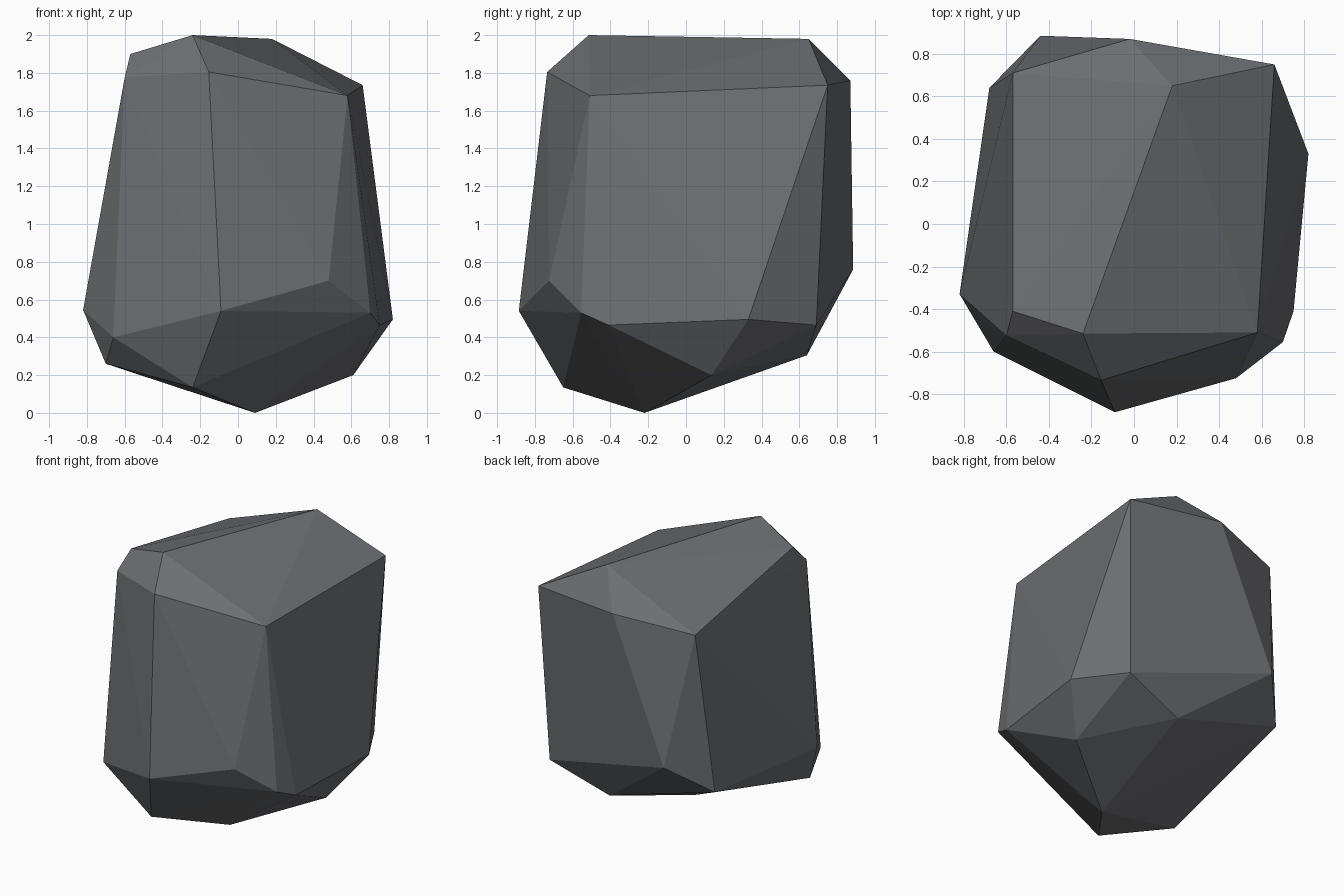
import bpy, bmesh

# Corner points of the faceted boulder; the surface is their convex hull
crown = [(-0.24, -0.515, 2.0), (0.18, 0.65, 1.98), (0.66, 0.75, 1.735), (0.58, -0.51, 1.68),
         (-0.155, -0.735, 1.805), (-0.57, -0.41, 1.90), (-0.60, -0.525, 1.775),
         (-0.02, 0.87, 1.76), (-0.57, 0.71, 1.69)]
waist = [(-0.82, -0.33, 0.545), (-0.66, -0.60, 0.40), (-0.09, -0.885, 0.54), (0.48, -0.725, 0.70),
         (0.70, -0.555, 0.53), (0.75, -0.41, 0.465), (0.82, 0.33, 0.495), (0.61, 0.69, 0.465),
         (-0.44, 0.885, 0.76), (-0.68, 0.64, 0.555)]
base = [(-0.70, -0.42, 0.26), (-0.24, -0.65, 0.135), (0.09, -0.22, 0.0),
        (0.61, 0.135, 0.20), (0.165, 0.64, 0.305)]

# Single grey stone colour
stone = bpy.data.materials.new("grey_stone")
stone.diffuse_color = (0.15, 0.155, 0.165, 1)

# Boulder: wrap the points in flat facets
bm = bmesh.new()
for p in crown + waist + base:
    bm.verts.new(p)
bmesh.ops.convex_hull(bm, input=bm.verts[:])
bmesh.ops.recalc_face_normals(bm, faces=bm.faces[:])
mesh = bpy.data.meshes.new("boulder")
bm.to_mesh(mesh)
bm.free()
mesh.materials.append(stone)
boulder = bpy.data.objects.new("boulder", mesh)
bpy.context.collection.objects.link(boulder)
